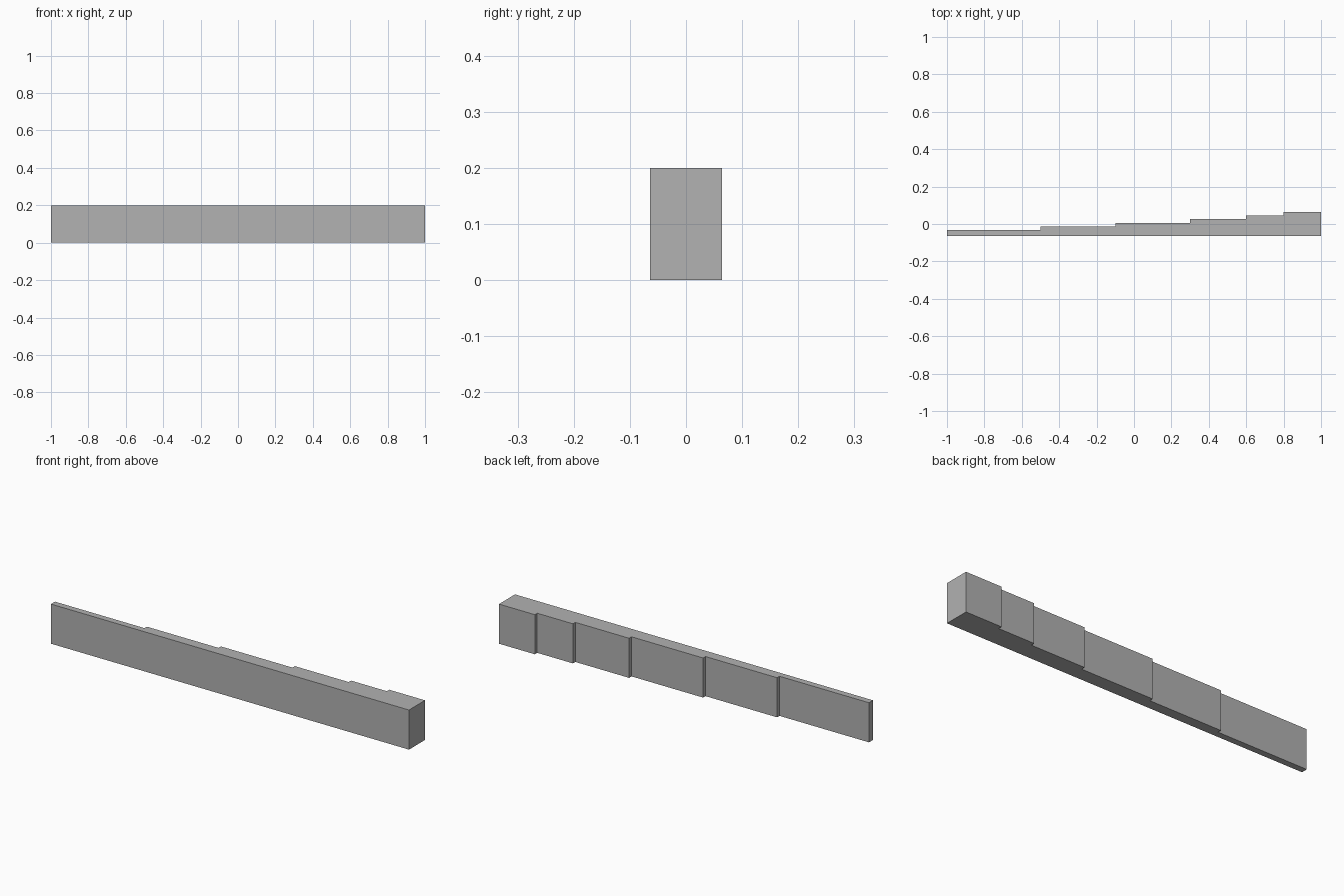
import bpy
import bmesh

cube = bpy.data.objects.get("Cube")
if cube:
    bpy.data.objects.remove(cube, do_unlink=True)

HEIGHT = 0.2
FRONT = -0.064
THIN = 0.032      # thickness of the thinnest section
STEP = 0.0192     # extra thickness per section
BREAKS = [-1, -0.5, -0.1, 0.3, 0.6, 0.8, 1]

# Plain grey
grey = bpy.data.materials.new("grey")
grey.use_nodes = True
colour = (0.445, 0.445, 0.445, 1)
grey.diffuse_color = colour
grey.node_tree.nodes["Principled BSDF"].inputs["Base Color"].default_value = colour

# Stepped plan outline: straight front, back stepping out towards +x
outline = [(BREAKS[0], FRONT), (BREAKS[-1], FRONT)]
for i in reversed(range(len(BREAKS) - 1)):
    back = FRONT + THIN + STEP * i
    outline += [(BREAKS[i + 1], back), (BREAKS[i], back)]

# Extrude the outline upwards into a solid bar
bm = bmesh.new()
base = bm.faces.new([bm.verts.new((x, y, 0)) for x, y in outline])
result = bmesh.ops.extrude_face_region(bm, geom=[base], use_keep_orig=True)
top = [g for g in result["geom"] if isinstance(g, bmesh.types.BMVert)]
bmesh.ops.translate(bm, verts=top, vec=(0, 0, HEIGHT))
bmesh.ops.recalc_face_normals(bm, faces=bm.faces)

mesh = bpy.data.meshes.new("stepped_bar")
bm.to_mesh(mesh)
bm.free()
mesh.materials.append(grey)
bar = bpy.data.objects.new("stepped_bar", mesh)
bpy.context.collection.objects.link(bar)
